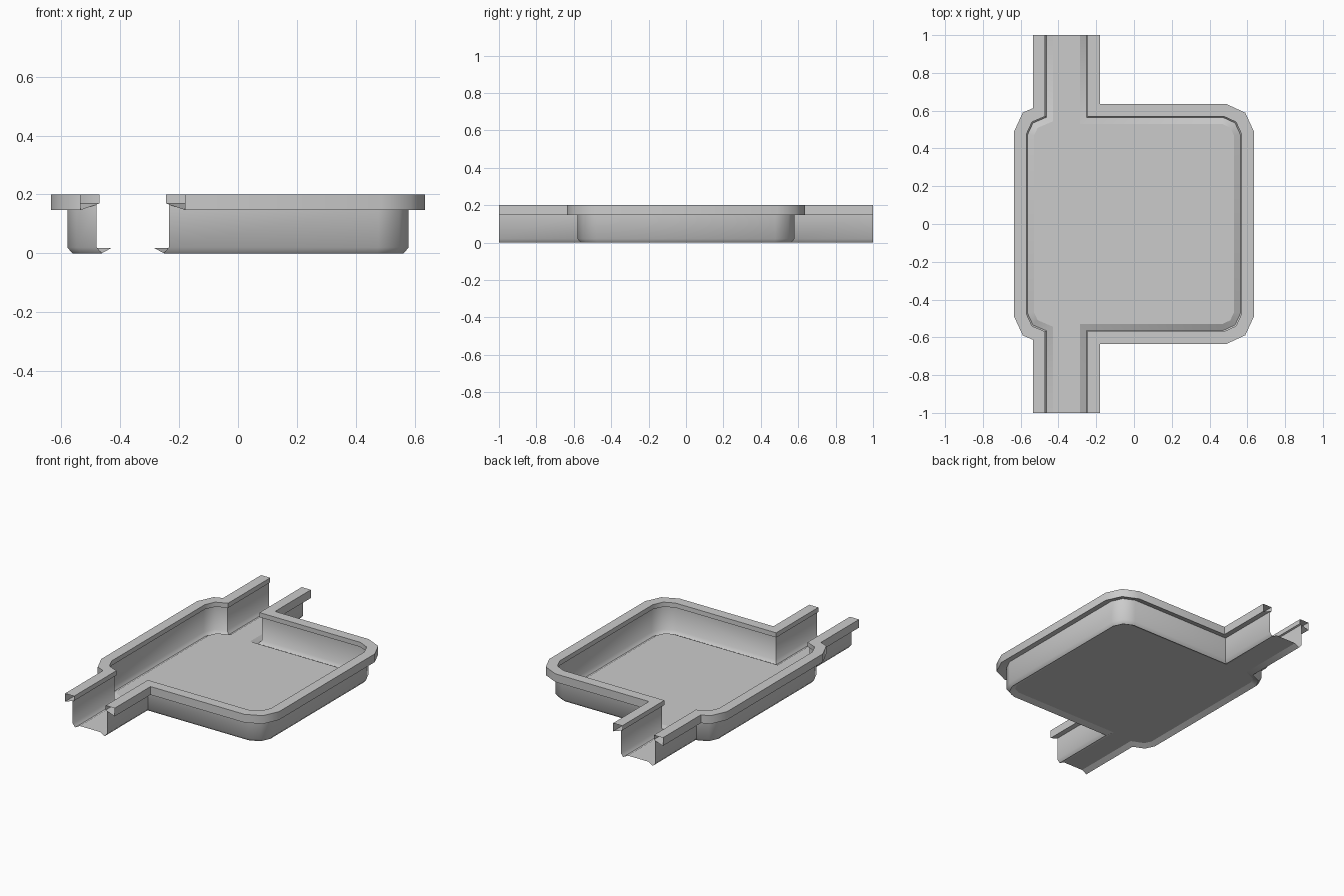
import bpy, bmesh, math
from mathutils import Vector

cube = bpy.data.objects.get("Cube")
if cube:
    bpy.data.objects.remove(cube)

grey = bpy.data.materials.new("plain_grey")
grey.use_nodes = True
COLOUR = (0.6, 0.6, 0.6, 1)
grey.diffuse_color = COLOUR
grey.node_tree.nodes["Principled BSDF"].inputs["Base Color"].default_value = COLOUR


def mirrored(half):
    """Continue a half outline to the other end in y."""
    return [Vector(p) for p in half] + [Vector((x, -y)) for x, y in reversed(half)]


# Inner edge of the rim, back to front, on each side of the open channel
right_path = mirrored([(-0.245, 1), (-0.245, 0.57), (0.475, 0.57), (0.54, 0.54), (0.57, 0.475)])
left_path = mirrored([(-0.47, 1), (-0.47, 0.57), (-0.54, 0.54), (-0.57, 0.475)])


def offset(path, dist, side):
    """Shift an open path sideways with mitred corners."""
    normals = []
    for a, b in zip(path, path[1:]):
        d = (b - a).normalized()
        normals.append(Vector((-d.y, d.x)) * side)
    result = []
    for i, p in enumerate(path):
        n0, n1 = normals[max(i - 1, 0)], normals[min(i, len(normals) - 1)]
        result.append(p + (n0 + n1) * dist / (1 + n0.dot(n1)))
    return result


def sweep(bm, path, side, profile, closed=False):
    """Sweep a (distance, height) profile along a path; return the vertex rows."""
    rows = [[bm.verts.new((p.x, p.y, z)) for p in offset(path, d, side)] for d, z in profile]
    pairs = list(zip(rows, rows[1:] + rows[:1])) if closed else list(zip(rows, rows[1:]))
    for r0, r1 in pairs:
        for i in range(len(path) - 1):
            quad = [r0[i], r0[i + 1], r1[i + 1], r1[i]]
            bm.faces.new(quad if side < 0 else quad[::-1])
    return rows


def finish(bm, name):
    mesh = bpy.data.meshes.new(name)
    bm.to_mesh(mesh)
    bm.free()
    obj = bpy.data.objects.new(name, mesh)
    bpy.context.collection.objects.link(obj)
    mesh.materials.append(grey)
    bpy.ops.object.select_all(action='DESELECT')
    obj.select_set(True)
    bpy.context.view_layer.objects.active = obj
    bpy.ops.object.shade_smooth_by_angle(angle=math.radians(45))


# Thin basin: raised floor, shallow gutter and upright walls
wall = [(-0.04, 0.018), (-0.007, 0), (0.01, 0.02), (0.01, 0.166)]
bm = bmesh.new()
left_rows = sweep(bm, left_path, -1, wall)
right_rows = sweep(bm, right_path, 1, wall)
bm.faces.new(left_rows[0] + right_rows[0][::-1])
bm.normal_update()
finish(bm, "basin")

# Hollow rims with a sloping underside, open at the channel ends
lip = [(0.01, 0.166), (0, 0.17), (0, 0.2), (0.065, 0.2), (0.065, 0.147)]
for name, path, side in (("left_rim", right_path, 1), ("right_rim", left_path, -1)):
    bm = bmesh.new()
    sweep(bm, path, side, lip, closed=True)
    finish(bm, name)
